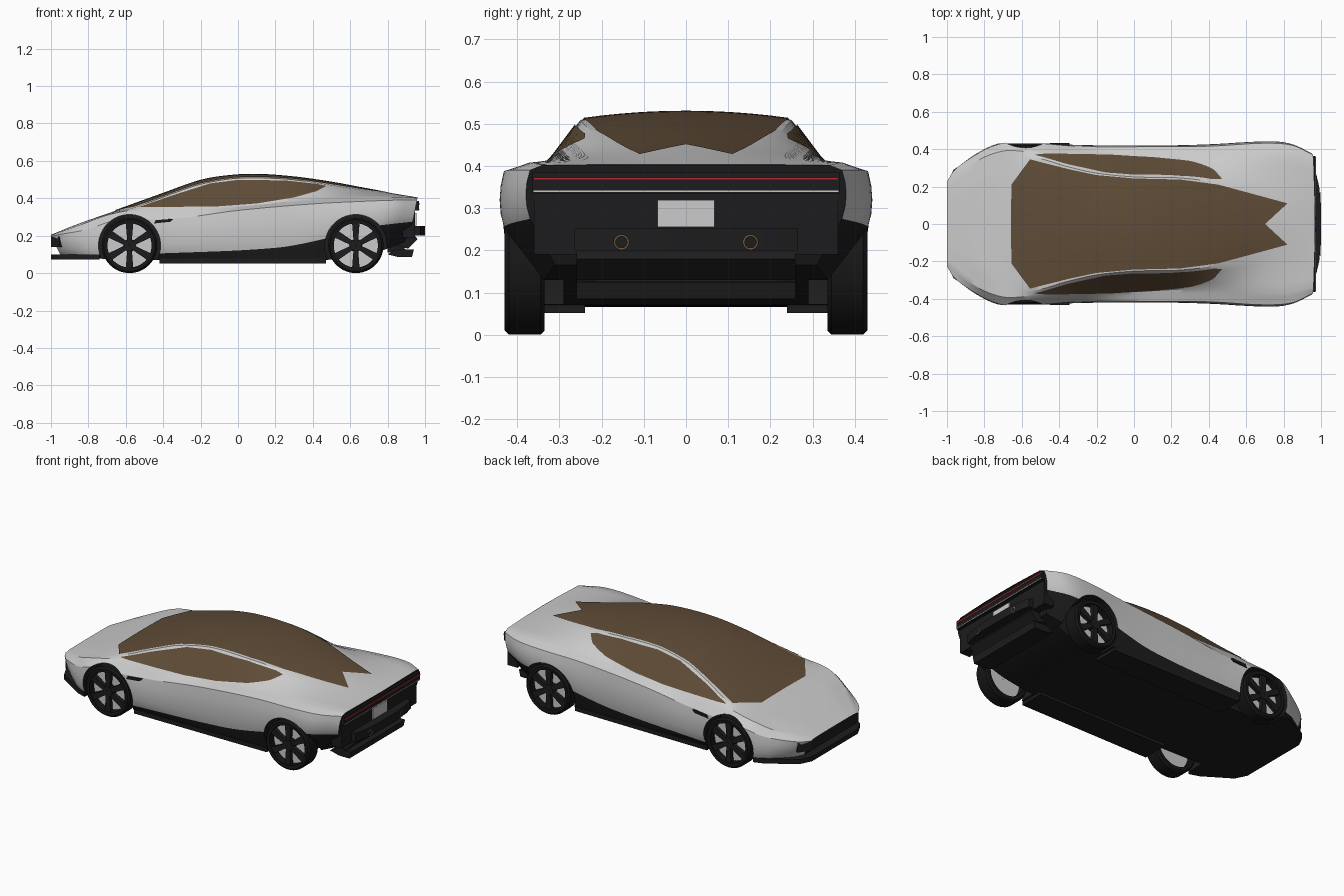
import bpy, bmesh, math
from mathutils import Vector, Matrix
from mathutils.bvhtree import BVHTree

if "Cube" in bpy.data.objects:
    bpy.data.objects.remove(bpy.data.objects["Cube"])


def material(name, r, g, b):
    m = bpy.data.materials.new(name)
    m.diffuse_color = (r, g, b, 1)
    m.use_nodes = True
    m.node_tree.nodes["Principled BSDF"].inputs["Base Color"].default_value = m.diffuse_color
    return m


SILVER = material("silver", .72, .73, .75)
DARK = material("dark_trim", .012, .012, .013)
RUBBER = material("rubber", .008, .008, .008)
GLASS = material("bronze_glass", .115, .072, .038)
RED = material("red_light", .5, .02, .02)
COPPER = material("copper", .6, .33, .15)


def finish(name, bm, *mats, smooth=30):
    me = bpy.data.meshes.new(name)
    bm.to_mesh(me)
    bm.free()
    for m in mats:
        me.materials.append(m)
    ob = bpy.data.objects.new(name, me)
    bpy.context.collection.objects.link(ob)
    me.polygons.foreach_set("use_smooth", [True] * len(me.polygons))
    me.set_sharp_from_angle(angle=math.radians(smooth))
    return ob


def prism(name, pts, axis, a, b, mat):
    """Extrude a 2D outline along an axis: 'z' takes (x, y), 'y' takes (x, z)."""
    bm = bmesh.new()
    put = (lambda p, h: (p[0], p[1], h)) if axis == 'z' else (lambda p, h: (p[0], h, p[1]))
    lo = [bm.verts.new(put(p, a)) for p in pts]
    hi = [bm.verts.new(put(p, b)) for p in pts]
    bm.faces.new(lo)
    bm.faces.new(hi)
    for i in range(len(pts)):
        j = (i + 1) % len(pts)
        bm.faces.new((lo[i], lo[j], hi[j], hi[i]))
    bmesh.ops.recalc_face_normals(bm, faces=bm.faces)
    return finish(name, bm, mat)


def box(name, x0, x1, y0, y1, z0, z1, mat):
    return prism(name, [(x0, y0), (x1, y0), (x1, y1), (x0, y1)], 'z', z0, z1, mat)


def sym(half):
    return half + [(x, -y) for x, y in reversed(half) if y]


# body rails (x, y, z) from the centre line down to the sill
CENTRE = [(-1, 0, .205), (-.85, 0, .265), (-.65, 0, .335), (-.4, 0, .425), (-.2, 0, .495),
          (-.05, 0, .52), (.1, 0, .527), (.3, 0, .513), (.5, 0, .485), (.7, 0, .448), (.97, 0, .403)]
ROOF_EDGE = [(-1, .12, .205), (-.8, .25, .282), (-.65, .32, .327), (-.55, .356, .352),
             (-.35, .305, .425), (-.2, .272, .475), (0, .252, .507), (.25, .246, .503),
             (.45, .22, .478), (.7, .165, .438), (.967, .13, .404)]
BELT = [(-1, .2, .203), (-.85, .33, .255), (-.7, .39, .31), (-.55, .385, .338), (-.3, .378, .345),
        (.05, .362, .36), (.35, .348, .392), (.6, .36, .405), (.8, .37, .408), (.96, .34, .402)]
SHOULDER = [(-1, .225, .197), (-.96, .29, .205), (-.8, .395, .235), (-.68, .436, .275),
            (-.5, .43, .285), (-.3, .415, .295), (0, .413, .335), (.4, .416, .37),
            (.7, .432, .385), (.85, .42, .39), (.957, .37, .39)]
LOWER = [(-.95, .225, .1), (-.92, .28, .1), (-.8, .385, .1), (-.68, .425, .1), (-.42, .412, .105),
         (.2, .408, .135), (.47, .42, .185), (.65, .43, .24), (.8, .425, .26), (.935, .37, .275)]
SILL = [(-.94, .22, .085), (-.8, .37, .08), (-.68, .4, .075), (-.4, .39, .07),
        (.45, .385, .07), (.7, .36, .1), (.89, .31, .165)]


def rail(keys, u):
    """Smooth curve through the keys, u from 0 (nose) to 1 (tail)."""
    k = [Vector(p) for p in keys]
    x = k[0].x + (k[-1].x - k[0].x) * u
    i = max(j for j in range(len(k) - 1) if k[j].x <= x + 1e-9)

    def slope(j):
        a, b = k[max(j - 1, 0)], k[min(j + 1, len(k) - 1)]
        return (b - a) / (b.x - a.x)
    h = k[i + 1].x - k[i].x
    t = (x - k[i].x) / h
    p = (k[i] * (2*t**3 - 3*t*t + 1) + slope(i) * h * (t**3 - 2*t*t + t)
         + k[i + 1] * (3*t*t - 2*t**3) + slope(i + 1) * h * (t**3 - t*t))
    return Vector((x, p.y, p.z))


def section(u):
    r = [rail(k, u) for k in (CENTRE, ROOF_EDGE, BELT, SHOULDER, LOWER, SILL)]
    half = []
    for i in range(7):
        t = i / 6
        p = r[0].lerp(r[1], t)
        p.z = r[0].z + (r[1].z - r[0].z) * t * t
        half.append(p)
    for s, n in ((1, 4), (2, 3), (3, 4), (4, 2)):
        for i in range(1, n + 1):
            t = i / n
            p = r[s].lerp(r[s + 1], t)
            if s == 3:
                p.y += .04 * t * (1 - t)
            half.append(p)
    return [Vector((p.x, -p.y, p.z)) for p in reversed(half[1:])] + half


# body shell lofted from nose to tail
N = 80
bm = bmesh.new()
rings = [[bm.verts.new(p) for p in section(i / N)] for i in range(N + 1)]
M = len(rings[0])
mid = M // 2
for a, b in zip(rings, rings[1:]):
    for j in range(M):
        k = (j + 1) % M
        f = bm.faces.new((a[j], a[k], b[k], b[j]))
        f.material_index = int(min(abs(j - mid), abs(k - mid)) >= mid - 2)
for r in (rings[0], rings[-1]):
    for j in range(mid):
        quad = [r[j], r[j + 1], r[M - 2 - j], r[M - 1 - j]]
        bm.faces.new(list(dict.fromkeys(quad))).material_index = 1
bmesh.ops.recalc_face_normals(bm, faces=bm.faces)
bvh = BVHTree.FromBMesh(bm)
body = finish("body", bm, SILVER, DARK)

# wheel wells cut out of the body
WHEELS = (-.58, .63)
cutters = []
for wx in WHEELS:
    for s in (-1, 1):
        bm = bmesh.new()
        bmesh.ops.create_cone(bm, cap_ends=True, segments=56, radius1=.166, radius2=.166, depth=.26,
                              matrix=Matrix.Translation((wx, s * .42, .147)) @ Matrix.Rotation(math.pi/2, 4, 'X'))
        c = finish("well_cutter", bm, DARK)
        c.hide_render = True
        cutters.append(c)
        mod = body.modifiers.new("well", 'BOOLEAN')
        mod.object, mod.operation, mod.solver = c, 'DIFFERENCE', 'EXACT'
        mod.material_mode = 'TRANSFER'
dg = bpy.context.evaluated_depsgraph_get()
cut = bpy.data.meshes.new_from_object(body.evaluated_get(dg))
body.modifiers.clear()
body.data = cut
cut.set_sharp_from_angle(angle=math.radians(28))
for c in cutters:
    bpy.data.objects.remove(c)


def glass(name, pts, direction):
    """Drape a flat outline over the body along a direction."""
    d = Vector(direction)
    bm = bmesh.new()
    bm.faces.new([bm.verts.new((x, 0, v) if d.y else (x, v, 0)) for x, v in pts])
    bmesh.ops.triangulate(bm, faces=bm.faces)
    for axis in (Vector((1, 0, 0)), Vector((0, 0, 1)) if d.y else Vector((0, 1, 0))):
        for i in range(-24, 25):
            bmesh.ops.bisect_plane(bm, geom=bm.verts[:] + bm.edges[:] + bm.faces[:],
                                   plane_co=axis * i * .04, plane_no=axis)
    for v in bm.verts:
        hit, n, _, _ = bvh.ray_cast(v.co - d * 2, d)
        if hit:
            v.co = hit + n * .004
    bm.normal_update()
    for f in bm.faces:
        if f.normal.dot(d) > 0:
            f.normal_flip()
    finish(name, bm, GLASS)


# glazing
glass("canopy_glass", sym([(-.655, .21), (-.555, .345), (-.35, .293), (-.2, .261), (0, .243), (.25, .237),
                           (.45, .21), (.82, .11), (.7, 0)]), (0, 0, -1))
SIDE = [(-.53, .35), (-.3, .352), (-.1, .355), (.1, .37), (.3, .402), (.42, .435), (.47, .462),
        (.42, .474), (.25, .493), (0, .496), (-.15, .477), (-.35, .413)]
for s, side in ((-1, "right"), (1, "left")):
    glass(side + "_window", SIDE, (0, -s, 0))


def lathe(name, profile, x, s, mat, steps=48):
    """Spin (radius, y) points about the wheel axle."""
    bm = bmesh.new()
    rs = [[bm.verts.new((x + r * math.cos(a), s * y, .148 + r * math.sin(a))) for r, y in profile]
          for a in (2 * math.pi * i / steps for i in range(steps))]
    for i in range(steps):
        a, b = rs[i], rs[(i + 1) % steps]
        for j in range(len(profile)):
            k = (j + 1) % len(profile)
            bm.faces.new((a[j], a[k], b[k], b[j]))
    bmesh.ops.recalc_face_normals(bm, faces=bm.faces)
    finish(name, bm, mat)


# wheels with six spokes
for wx in WHEELS:
    for s in (-1, 1):
        lathe("tyre", [(.118, .335), (.138, .335), (.148, .345), (.148, .42), (.138, .43), (.118, .428)],
              wx, s, RUBBER)
        lathe("wheel_disc", [(.002, .372), (.12, .372), (.12, .385), (.002, .385)], wx, s, SILVER)
        lathe("hub", [(.002, .38), (.034, .38), (.03, .424), (.002, .424)], wx, s, DARK, 24)
        for i in range(6):
            a = math.pi / 6 + i * math.pi / 3
            u, w = Vector((math.cos(a), math.sin(a))), Vector((-math.sin(a), math.cos(a)))
            o = Vector((wx, .148))
            prism("spoke", [o + u*.02 - w*.012, o + u*.12 - w*.02, o + u*.12 + w*.02, o + u*.02 + w*.012],
                  'y', s * .4, s * .422, DARK)

# nose fascia and splitter
prism("nose_fascia", sym([(-1, .225), (-.955, .293), (-.93, .28), (-.93, .2)]), 'z', .14, .198, DARK)
prism("front_splitter", sym([(-1, .22), (-.965, .29), (-.8, .395), (-.74, .415), (-.74, .2)]), 'z', .072, .1, DARK)

# side trim
for s in (-1, 1):
    prism("side_skirt", [(-.42, s*.24), (.47, s*.24), (.47, s*.395), (-.42, s*.4)], 'z', .052, .078, DARK)
    prism("fender_vent", [(-.45, .265), (-.36, .275), (-.345, .29), (-.44, .283)], 'y', s*.405, s*.432, DARK)

# tail
box("tail_panel", .88, .947, -.36, .36, .19, .335, DARK)
box("tail_light_bar", .9, .968, -.364, .364, .335, .386, DARK)
box("tail_light", .96, .972, -.362, .362, .367, .373, RED)
box("tail_trim", .94, .97, -.362, .362, .338, .342, SILVER)
box("plate", .94, .955, -.068, .068, .255, .32, SILVER)
prism("exhaust_housing", sym([(.9, .265), (.975, .265), (.99, .2), (1, .1)]), 'z', .2, .252, DARK)
for y in (-.153, -.051, .051, .153):
    bpy.ops.mesh.primitive_torus_add(major_radius=.016, minor_radius=.0018, major_segments=24, minor_segments=6,
                                     location=(.996, y, .219), rotation=(0, math.pi / 2, 0))
    bpy.context.object.name = "exhaust_ring"
    bpy.context.object.data.materials.append(COPPER)
prism("diffuser", [(.8, .1), (.86, .085), (.93, .085), (.94, .125), (.85, .13)], 'y', -.26, .26, DARK)
prism("diffuser_wing", [(.84, .15), (.91, .13), (.96, .18), (.95, .195), (.86, .2)], 'y', -.26, .26, DARK)
box("diffuser_core", .8, .89, -.22, .22, .11, .22, DARK)
